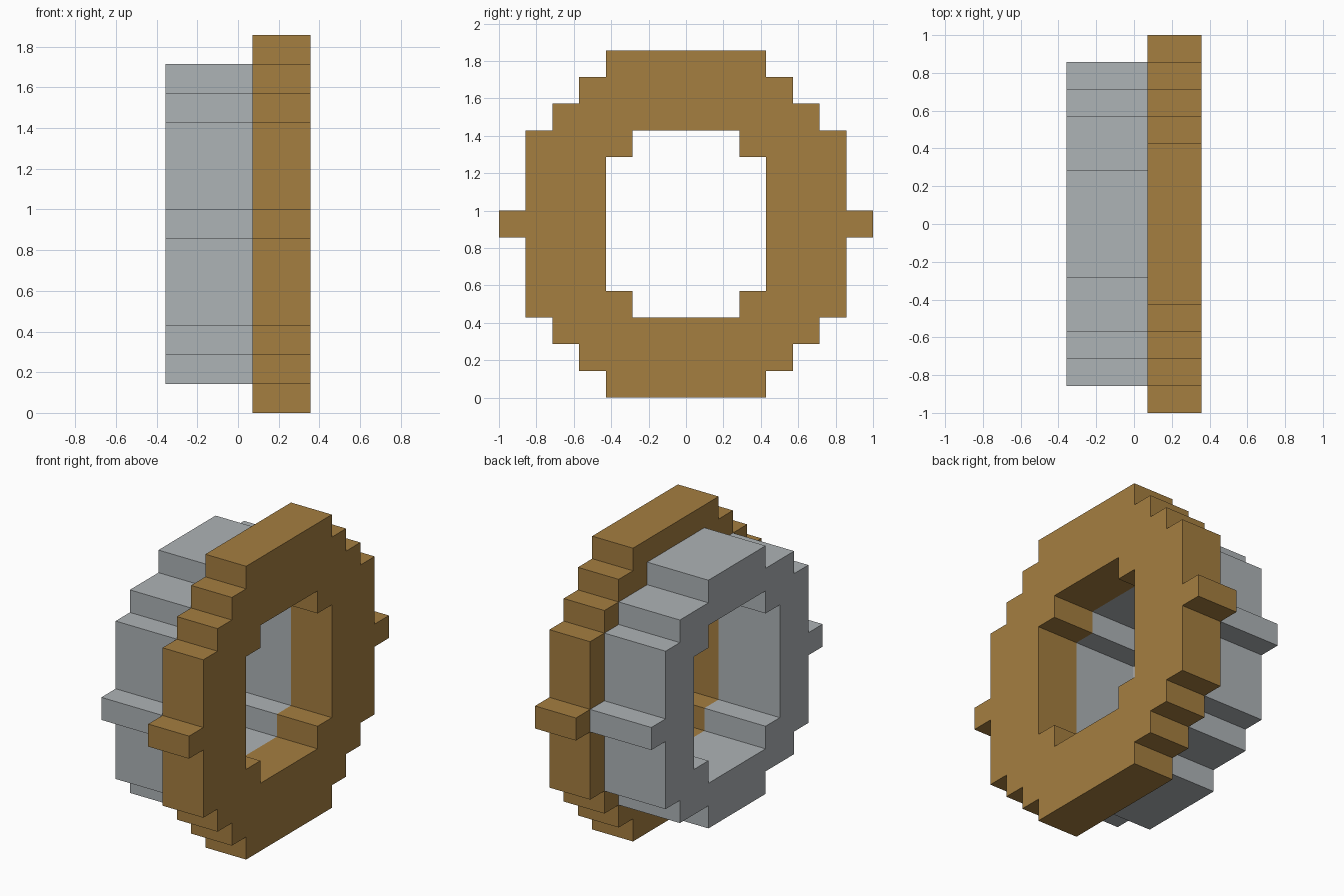
import bpy
import bmesh

cube = bpy.data.objects.get("Cube")
if cube:
    bpy.data.objects.remove(cube, do_unlink=True)

U = 1 / 7  # one step of the blocky grid


def make_material(name, color):
    mat = bpy.data.materials.new(name)
    mat.use_nodes = True
    mat.diffuse_color = (*color, 1)
    mat.node_tree.nodes["Principled BSDF"].inputs["Base Color"].default_value = (*color, 1)
    return mat


def stepped_ring(name, outline, x0, x1, mat):
    """Extrude a quarter outline (y, z in steps) along x and mirror it to a full ring."""
    bm = bmesh.new()
    near = [bm.verts.new((x0 * U, y * U, z * U)) for y, z in outline]
    far = [bm.verts.new((x1 * U, y * U, z * U)) for y, z in outline]
    bm.faces.new(far)
    bm.faces.new(near[::-1])
    for i, a in enumerate(outline):
        j = (i + 1) % len(outline)
        b = outline[j]
        # leave the mirror planes open
        if (a[0] == b[0] == 0) or (a[1] == b[1] == 0):
            continue
        bm.faces.new((near[i], near[j], far[j], far[i]))
    mesh = bpy.data.meshes.new(name)
    bm.to_mesh(mesh)
    bm.free()
    mesh.materials.append(mat)
    obj = bpy.data.objects.new(name, mesh)
    obj.location.z = 6.5 * U
    bpy.context.collection.objects.link(obj)
    mirror = obj.modifiers.new("Mirror", 'MIRROR')
    mirror.use_axis = (False, True, True)
    mirror.use_clip = True
    return obj


bronze = make_material("bronze", (0.376, 0.209, 0.051))
steel = make_material("steel grey", (0.423, 0.451, 0.468))

# Shared opening, from the top centre round to the side
opening = [(0, 3.5), (2, 3.5), (2, 2.5), (3, 2.5), (3, 0)]

# Wide rim with side tabs
rim = [(7, 0), (7, .5), (6, .5), (6, 3.5), (5, 3.5), (5, 4.5),
       (4, 4.5), (4, 5.5), (3, 5.5), (3, 6.5), (0, 6.5)]
stepped_ring("bronze_rim", rim + opening, 0.5, 2.5, bronze)

# Narrower sleeve with side ribs
sleeve = [(6, 0), (6, .5), (5, .5), (5, 3.5), (4, 3.5), (4, 4.5),
          (2, 4.5), (2, 5.5), (0, 5.5)]
stepped_ring("steel_sleeve", sleeve + opening, -2.5, 0.5, steel)
